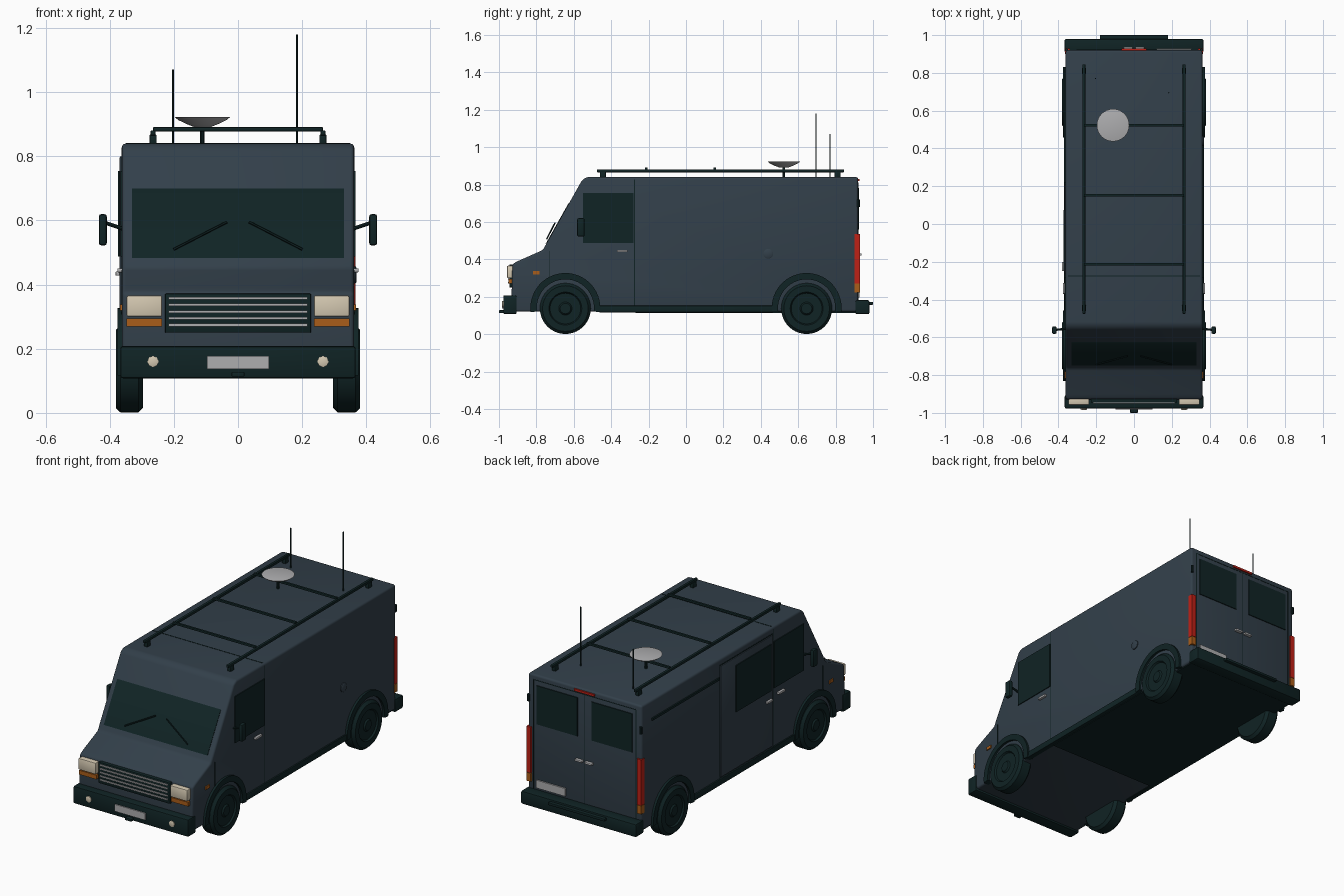
import bpy, bmesh, math
from mathutils import Vector, Matrix

if "Cube" in bpy.data.objects:
    bpy.data.objects.remove(bpy.data.objects["Cube"])


def material(name, rgb):
    m = bpy.data.materials.new(name)
    m.diffuse_color = (*rgb, 1)
    m.use_nodes = True
    m.node_tree.nodes["Principled BSDF"].inputs["Base Color"].default_value = m.diffuse_color
    return m


BODY = material("slate_paint", (0.032, 0.050, 0.068))
DARK = material("dark_trim", (0.005, 0.017, 0.018))
METAL = material("light_metal", (0.42, 0.42, 0.43))
LAMP = material("cream_lamp", (0.66, 0.58, 0.44))
AMBER = material("amber_lens", (0.40, 0.11, 0.010))
RED = material("red_lens", (0.52, 0.015, 0.008))


def finish(name, bm, mat, bevel=0.0, segs=2):
    bmesh.ops.recalc_face_normals(bm, faces=bm.faces)
    if bevel:
        edges = [e for e in bm.edges if e.calc_face_angle(0) > 0.1]
        bmesh.ops.bevel(bm, geom=edges, offset=bevel, segments=segs,
                        profile=0.5, affect='EDGES', clamp_overlap=True)
    me = bpy.data.meshes.new(name)
    bm.to_mesh(me)
    bm.free()
    me.materials.append(mat)
    ob = bpy.data.objects.new(name, me)
    bpy.context.collection.objects.link(ob)
    bpy.ops.object.select_all(action='DESELECT')
    ob.select_set(True)
    bpy.context.view_layer.objects.active = ob
    bpy.ops.object.shade_smooth_by_angle(angle=math.radians(35))
    return ob


def box(name, mat, x, y, z, bevel=0.0):
    """Box from (min, max) ranges on each axis."""
    bm = bmesh.new()
    bmesh.ops.create_cube(bm, size=1)
    for v in bm.verts:
        v.co = [sum(r) / 2 + c * abs(r[1] - r[0]) for r, c in zip((x, y, z), v.co)]
    return finish(name, bm, mat, bevel)


def prism(name, mat, profile, x0, x1, bevel=0.0, segs=2):
    """Side profile (y, z) extruded across x."""
    bm = bmesh.new()
    f = bm.faces.new([bm.verts.new((x0, y, z)) for y, z in profile])
    ext = bmesh.ops.extrude_face_region(bm, geom=[f])
    verts = [g for g in ext["geom"] if isinstance(g, bmesh.types.BMVert)]
    bmesh.ops.translate(bm, verts=verts, vec=(x1 - x0, 0, 0))
    return finish(name, bm, mat, bevel, segs)


def lathe(name, mat, profile, origin, axis, n=32):
    """Rings of (radius, height) turned about an axis, ends capped."""
    bm = bmesh.new()
    rot = Vector((0, 0, 1)).rotation_difference(Vector(axis)).to_matrix().to_4x4()
    mat4 = Matrix.Translation(origin) @ rot
    rings = [[bm.verts.new(mat4 @ Vector((r * math.cos(math.tau * i / n),
                                          r * math.sin(math.tau * i / n), h)))
              for i in range(n)] for r, h in profile]
    for a, b in zip(rings, rings[1:]):
        for i in range(n):
            bm.faces.new((a[i], a[(i + 1) % n], b[(i + 1) % n], b[i]))
    bm.faces.new(rings[0][::-1])
    bm.faces.new(rings[-1])
    return finish(name, bm, mat)


def rod(name, mat, a, b, r, n=10):
    a, b = Vector(a), Vector(b)
    return lathe(name, mat, [(r, 0), (r, (b - a).length)], a, b - a, n)


def side(s, a, b):
    """x range mirrored to side s."""
    return tuple(sorted((s * a, s * b)))


# Body shell and dark cargo floor
prism("body_shell", BODY,
      [(-0.935, 0.12), (-0.928, 0.375), (-0.90, 0.39), (-0.765, 0.45),
       (-0.745, 0.487), (-0.555, 0.825), (-0.53, 0.84), (0.92, 0.84), (0.92, 0.12)],
      -0.362, 0.362, 0.012, 3)
box("cargo_floor", DARK, (-0.35, 0.35), (-0.27, 0.91), (0.114, 0.125))

# Windscreen lies on the sloped face, with wipers just above it
slope = lambda z: -0.745 + (z - 0.487) * 0.5621
prism("windscreen", DARK,
      [(slope(0.485) - 0.004, 0.483), (slope(0.70) - 0.004, 0.698),
       (slope(0.70) + 0.004, 0.702), (slope(0.485) + 0.004, 0.487)], -0.33, 0.33)
for s in (-1, 1):
    rod("wiper", DARK, (s * 0.2, slope(0.51) - 0.012, 0.51),
        (s * 0.035, slope(0.595) - 0.016, 0.595), 0.004, 6)

# Grille with bright slats
box("grille", DARK, (-0.228, 0.228), (-0.945, -0.91), (0.25, 0.372), 0.004)
for i in range(5):
    z = 0.274 + i * 0.021
    box("grille_slat", METAL, (-0.216, 0.216), (-0.951, -0.94), (z - 0.004, z + 0.004))

# Front bumper, number plate and tow eye
box("front_bumper", DARK, (-0.367, 0.367), (-0.977, -0.905), (0.108, 0.208), 0.008)
box("front_plate", METAL, (-0.097, 0.097), (-0.983, -0.975), (0.137, 0.177))
box("tow_eye", DARK, (-0.02, 0.02), (-1.0, -0.95), (0.113, 0.128), 0.003)

# Rear bumper, step, plate, top brake lamp
box("rear_bumper", DARK, (-0.367, 0.367), (0.905, 0.98), (0.107, 0.182), 0.008)
box("rear_step", DARK, (-0.18, 0.18), (0.97, 1.0), (0.157, 0.172), 0.003)
box("rear_plate", METAL, (0.12, 0.305), (0.918, 0.928), (0.195, 0.24))
box("top_brake_lamp", RED, (-0.065, 0.065), (0.915, 0.928), (0.818, 0.83))
box("rear_centre_seam", DARK, (-0.002, 0.002), (0.915, 0.9215), (0.18, 0.81))
box("rear_top_seam", DARK, (-0.327, 0.327), (0.915, 0.9215), (0.808, 0.812))

# Parts found on both sides
for s in (-1, 1):
    # Lamps
    box("headlight", LAMP, side(s, 0.237, 0.347), (-0.957, -0.915), (0.30, 0.366), 0.005)
    box("front_indicator", AMBER, side(s, 0.237, 0.347), (-0.95, -0.915), (0.27, 0.294))
    lathe("fog_light", LAMP, [(0.017, 0), (0.017, 0.008), (0.012, 0.01)],
          (s * 0.265, -0.974, 0.16), (0, -1, 0), 20)
    box("side_marker", AMBER, side(s, 0.355, 0.368), (-0.817, -0.782), (0.32, 0.338))
    box("tail_light", RED, side(s, 0.338, 0.366), (0.90, 0.93), (0.272, 0.535))
    box("rear_indicator", AMBER, side(s, 0.338, 0.366), (0.90, 0.93), (0.222, 0.27))

    # Cab doors: window, handle, seams
    box("cab_window", DARK, side(s, 0.358, 0.367), (-0.55, -0.28), (0.487, 0.755))
    box("cab_door_handle", METAL, side(s, 0.358, 0.376), (-0.37, -0.312), (0.438, 0.451), 0.003)
    box("cab_rear_seam", DARK, side(s, 0.358, 0.3635), (-0.278, -0.273), (0.15, 0.828))
    box("cab_front_seam", DARK, side(s, 0.358, 0.3635), (-0.73, -0.726), (0.29, 0.445))

    # Mirrors
    rod("mirror_arm", DARK, (s * 0.355, -0.555, 0.573), (s * 0.415, -0.56, 0.593), 0.006, 8)
    box("wing_mirror", DARK, side(s, 0.409, 0.434), (-0.582, -0.542), (0.522, 0.62), 0.008)

    # Rear doors: window, handle, outer seam, hinges
    box("rear_window", DARK, side(s, 0.045, 0.305), (0.915, 0.925), (0.56, 0.782))
    box("rear_handle", METAL, side(s, 0.008, 0.055), (0.915, 0.938), (0.42, 0.432), 0.003)
    box("rear_outer_seam", DARK, side(s, 0.325, 0.329), (0.915, 0.9215), (0.18, 0.81))
    for z in (0.25, 0.435, 0.70):
        rod("rear_hinge", DARK, (s * 0.357, 0.921, z - 0.02), (s * 0.357, 0.921, z + 0.02), 0.008, 8)

    # Sill, wheels and wheel arches
    box("sill", DARK, side(s, 0.34, 0.37), (-0.465, 0.465), (0.117, 0.153), 0.004)
    for y in (-0.645, 0.645):
        lathe("wheel", DARK,
              [(0.12, 0), (0.136, 0.015), (0.136, 0.07), (0.122, 0.085), (0.088, 0.085),
               (0.082, 0.076), (0.035, 0.076), (0.028, 0.084)],
              (s * 0.296, y, 0.137), (s, 0, 0), 40)
        angles = [math.radians(-7 + 194 * i / 28) for i in range(29)]
        ring = [(0.187, a) for a in angles] + [(0.153, a) for a in reversed(angles)]
        prism("wheel_arch", DARK,
              [(y + r * math.cos(a), 0.14 + r * math.sin(a)) for r, a in ring],
              s * 0.34, s * 0.375)

    # Roof rack rails on feet
    box("rack_rail", DARK, side(s, 0.257, 0.273), (-0.476, 0.845), (0.865, 0.881), 0.004)
    for y in (-0.445, 0.81):
        box("rack_foot", DARK, side(s, 0.254, 0.276), (y - 0.016, y + 0.016), (0.835, 0.868), 0.003)

# Roof seam and rack crossbars
box("roof_seam", DARK, (-0.35, 0.35), (-0.278, -0.273), (0.835, 0.8415))
for y in (-0.213, 0.153, 0.523):
    box("rack_crossbar", DARK, (-0.265, 0.265), (y - 0.007, y + 0.007), (0.878, 0.891), 0.003)

# Dish and aerials
rod("dish_post", DARK, (-0.111, 0.523, 0.835), (-0.111, 0.523, 0.895), 0.007)
lathe("dish", METAL, [(0.022, 0), (0.05, 0.011), (0.075, 0.023), (0.086, 0.032), (0.083, 0.033)],
      (-0.111, 0.523, 0.89), (0, 0, 1))
for x, y, top in ((0.184, 0.695, 1.18), (-0.203, 0.77, 1.07)):
    rod("aerial", DARK, (x, y, 0.835), (x, y, top), 0.003, 8)

# Sliding door on the left side, with window, handle, seams and rail
box("sliding_door", BODY, (-0.369, -0.355), (-0.266, 0.208), (0.16, 0.80), 0.004)
box("sliding_door_window", DARK, (-0.374, -0.36), (-0.245, 0.075), (0.487, 0.755))
box("sliding_door_handle", METAL, (-0.382, -0.36), (-0.25, -0.20), (0.428, 0.441), 0.003)
box("sliding_door_rear_seam", DARK, (-0.3635, -0.355), (0.206, 0.213), (0.155, 0.805))
box("sliding_door_top_seam", DARK, (-0.3635, -0.355), (-0.27, 0.213), (0.799, 0.805))
box("sliding_door_rail", DARK, (-0.37, -0.355), (0.22, 0.83), (0.725, 0.738))

# Fuel cap on the right side
lathe("fuel_cap", BODY, [(0.026, 0), (0.026, 0.008), (0.021, 0.011)],
      (0.359, 0.44, 0.43), (1, 0, 0), 24)
